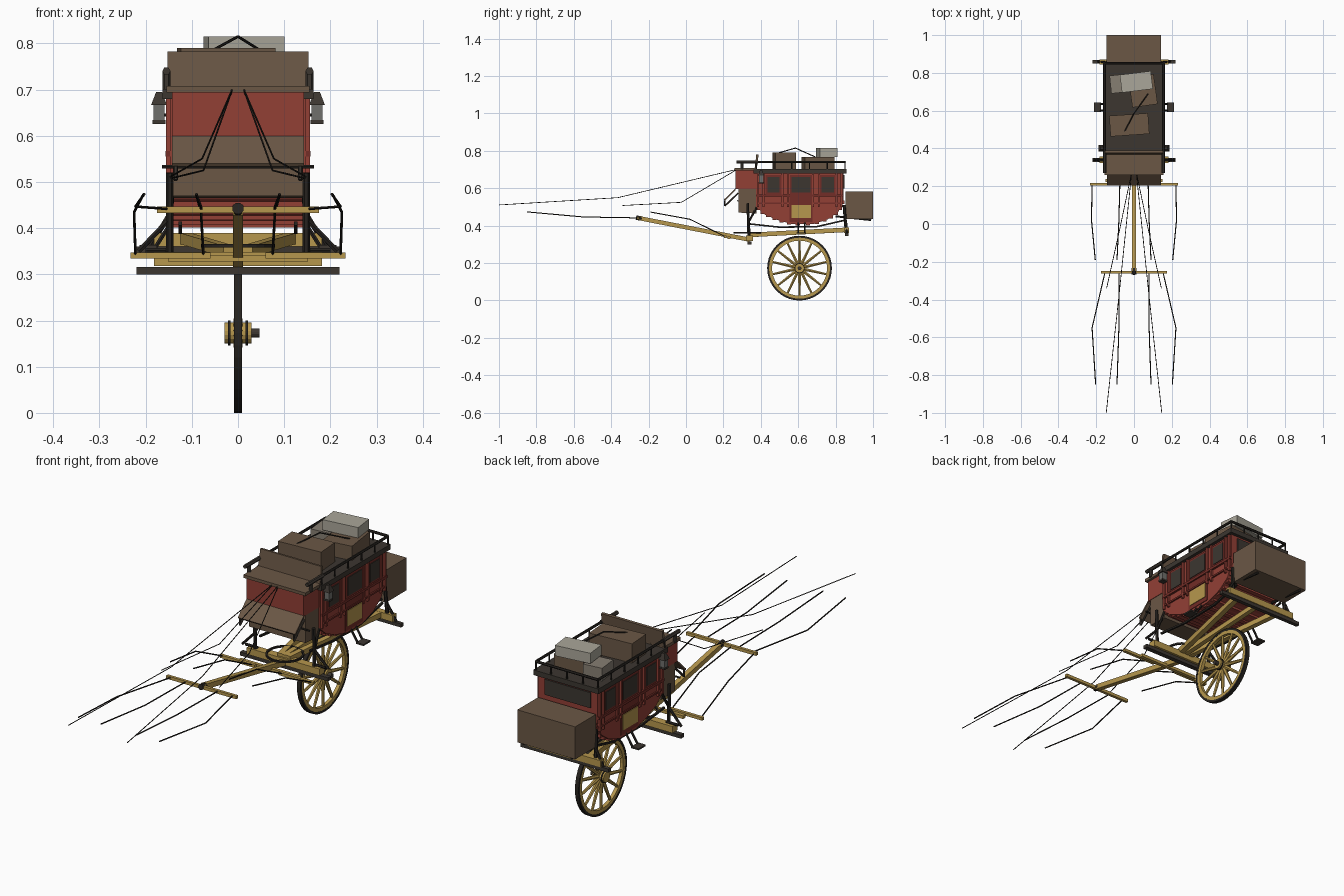
import bpy, bmesh, math
from mathutils import Vector, Matrix

cube = bpy.data.objects.get("Cube")
if cube:
    bpy.data.objects.remove(cube)


def colour(name, *rgb):
    m = bpy.data.materials.new(name)
    m.use_nodes = True
    m.diffuse_color = (*rgb, 1)
    bsdf = next(n for n in m.node_tree.nodes if n.type == 'BSDF_PRINCIPLED')
    bsdf.inputs["Base Color"].default_value = (*rgb, 1)
    return m


RED = colour("red paint", .29, .05, .036)
DARK_RED = colour("dark red trim", .17, .026, .02)
BROWN = colour("brown leather", .145, .096, .06)
DARK = colour("dark wood", .045, .037, .03)
BLACK = colour("black iron", .02, .017, .014)
YELLOW = colour("yellow wood", .47, .31, .075)
GREY = colour("light canvas", .40, .38, .32)
DRAB = colour("drab canvas", .24, .21, .17)
GLASS = colour("lantern glass", .16, .16, .15)


def finish(name, bm, mat):
    bmesh.ops.recalc_face_normals(bm, faces=bm.faces)
    me = bpy.data.meshes.new(name)
    bm.to_mesh(me)
    bm.free()
    me.materials.append(mat)
    ob = bpy.data.objects.new(name, me)
    bpy.context.scene.collection.objects.link(ob)
    return ob


def block(bm, lo, hi, rot=None):
    lo, hi = Vector(lo), Vector(hi)
    m = Matrix.Translation((lo + hi) / 2)
    if rot:
        m = m @ rot
    bmesh.ops.create_cube(bm, size=1, matrix=m @ Matrix.Diagonal((*(hi - lo), 1)))


def box(name, lo, hi, mat, turn=0):
    bm = bmesh.new()
    block(bm, lo, hi, Matrix.Rotation(math.radians(turn), 4, 'Z'))
    return finish(name, bm, mat)


def pair(name, lo, hi, mat):
    """One box on each side of the coach."""
    bm = bmesh.new()
    block(bm, lo, hi)
    block(bm, (-hi[0], lo[1], lo[2]), (-lo[0], hi[1], hi[2]))
    return finish(name, bm, mat)


def rods(name, paths, r, mat, sides=6, mirror=False, r2=None):
    """Straight bars along each path, four sided ones being square timber."""
    bm = bmesh.new()
    if mirror:
        paths = paths + [[(-x, y, z) for x, y, z in p] for p in paths]
    for path in paths:
        for a, b in zip(path, path[1:]):
            a, b = Vector(a), Vector(b)
            m = Matrix.Translation((a + b) / 2) @ (b - a).to_track_quat('Z', 'Y').to_matrix().to_4x4()
            m = m @ Matrix.Rotation(math.pi / sides, 4, 'Z')
            bmesh.ops.create_cone(bm, cap_ends=True, segments=sides, radius1=r,
                                  radius2=r2 or r, depth=(b - a).length, matrix=m)
    return finish(name, bm, mat)


def prism(name, outline, half, mat):
    """Side outline extruded across the coach."""
    bm = bmesh.new()
    f = bm.faces.new([bm.verts.new((-half, y, z)) for y, z in outline])
    g = bmesh.ops.extrude_face_region(bm, geom=[f])["geom"]
    bmesh.ops.translate(bm, vec=(2 * half, 0, 0), verts=[v for v in g if isinstance(v, bmesh.types.BMVert)])
    return finish(name, bm, mat)


def ring(name, centre, axis, r_in, r_out, width, mat, n=32):
    bm = bmesh.new()
    loops = []
    for r, h in ((r_in, -1), (r_out, -1), (r_out, 1), (r_in, 1)):
        loops.append([bm.verts.new((r * math.cos(t * math.tau / n), r * math.sin(t * math.tau / n), h * width / 2))
                      for t in range(n)])
    for k in range(4):
        a, b = loops[k], loops[(k + 1) % 4]
        for i in range(n):
            j = (i + 1) % n
            bm.faces.new((a[i], a[j], b[j], b[i]))
    m = Matrix.Translation(centre) @ Vector(axis).to_track_quat('Z', 'Y').to_matrix().to_4x4()
    bmesh.ops.transform(bm, matrix=m, verts=bm.verts)
    return finish(name, bm, mat)


# Coach body with a curved belly
belly = [(.375, .5), (.42, .46), (.49, .43), (.57, .408), (.68, .408), (.76, .435), (.815, .475), (.843, .54)]
prism("body", [(.375, .695)] + belly + [(.843, .695)], .147, RED)
bm = bmesh.new()
for (y0, z0), (y1, z1) in zip(belly, belly[1:]):
    for t in (.25, .75):
        y, z = y0 + (y1 - y0) * t, z0 + (z1 - z0) * t
        block(bm, (-.14, y - .011, z - .007), (.14, y + .011, z + .012))
finish("belly_planks", bm, RED)

# Side ribs, belts, windows and door
bm = bmesh.new()
for s in (-1, 1):
    for y in (.385, .415, .515, .545, .68, .71, .805, .832):
        block(bm, (s * .151 - .005, y - .005, .5), (s * .151 + .005, y + .005, .68))
finish("body_ribs", bm, RED)
pair("belt_rail", (.147, .378, .555), (.157, .843, .567), DARK_RED)
pair("lower_belt", (.147, .385, .515), (.154, .838, .523), DARK_RED)
for label, y0, y1 in (("front", .435, .5), ("door", .565, .665), ("rear", .725, .79)):
    pair(label + "_window_frame", (.146, y0 - .01, .567), (.151, y1 + .01, .672), DARK_RED)
    pair(label + "_window", (.15, y0, .577), (.154, y1, .66), DARK)
pair("door_edge", (.147, .553, .42), (.15, .677, .555), DARK_RED)
pair("door_panel", (.148, .563, .44), (.153, .668, .51), YELLOW)
box("back_window", (-.115, .842, .6), (.115, .848, .67), DARK)

# Roof and luggage rail
box("roof", (-.163, .362, .68), (.163, .858, .703), DARK)
rods("roof_rail", [[(.155, .375, .74), (.155, .85, .74), (-.155, .85, .74), (-.155, .375, .74)]], .006, BLACK)
posts = [[(.155, .375 + .095 * i, .7), (.155, .375 + .095 * i, .74)] for i in range(6)]
rods("rail_posts", posts + [[(x, .85, .7), (x, .85, .74)] for x in (0, .08)], .004, BLACK, mirror=True)

# Luggage
box("front_trunk", (-.128, .47, .703), (.078, .58, .79), BROWN, 4)
box("rear_trunk", (-.02, .625, .703), (.115, .785, .768), BROWN, 8)
box("small_bundle", (-.125, .695, .703), (-.035, .79, .76), DRAB, 6)
box("top_case", (-.07, .705, .768), (.095, .8, .815), GREY, 7)
rods("luggage_rope", [[(-.055, .48, .785), (0, .585, .815), (.075, .69, .768)]], .003, BLACK)

# Driver's box, seat and footboard
box("driver_box", (-.143, .265, .597), (.143, .378, .695), RED)
box("driver_seat", (-.155, .26, .694), (.155, .38, .708), BROWN)
bm = bmesh.new()
block(bm, (-.153, .371, .695), (.153, .383, .782), Matrix.Rotation(-.12, 4, 'X'))
finish("seat_back", bm, BROWN)
rods("seat_arms", [[(.155, .27, .74), (.155, .385, .74)], [(.155, .3, .7), (.155, .3, .74)]], .009, DARK, mirror=True)
prism("front_boot", [(.28, .6), (.28, .47), (.378, .465), (.378, .6)], .141, BROWN)
prism("footboard", [(.265, .6), (.265, .59), (.208, .533), (.203, .54)], .143, BROWN)
rods("footboard_braces", [[(.135, .28, .575), (.135, .207, .505)], [(.135, .207, .505), (.135, .207, .535)]],
     .005, DARK, mirror=True)
rods("foot_rod", [[(-.165, .277, .533), (.165, .277, .533)]], .004, BLACK)

# Lanterns
pair("lantern_glass", (.159, .39, .632), (.183, .414, .668), GLASS)
pair("lantern_base", (.157, .388, .626), (.185, .416, .634), DARK)
rods("lantern_caps", [[(.171, .402, .667), (.171, .402, .695)]], .024, DARK, 4, True, .009)
rods("lantern_arms", [[(.15, .402, .645), (.171, .402, .645)]], .004, BLACK, mirror=True)

# Rear boot and its supports
box("rear_boot", (-.146, .852, .435), (.143, 1, .582), BROWN)
rods("boot_rack", [[(.12, .8, .45), (.12, .99, .43)]], .006, BLACK, mirror=True)

# Axles, bolsters and perch beams
box("front_bolster", (-.182, .322, .318), (.182, .358, .348), YELLOW)
box("front_axle", (-.22, .328, .3), (.22, .35, .316), DARK)
box("rear_bolster", (-.182, .845, .36), (.182, .872, .39), YELLOW)
box("rear_axle", (-.22, .85, .344), (.22, .868, .36), DARK)
rods("perch_beams", [[(.02, .33, .35), (.115, .86, .378)]], .017, YELLOW, 4, True)
rods("centre_perch", [[(0, .33, .35), (0, .86, .378)]], .016, YELLOW, 4)
ring("turning_ring", (0, .335, .362), (0, 0, 1), .072, .08, .008, BLACK, 24)

# Standards, braces and straps
rods("standards", [[(.148, .335, .345), (.148, .33, .52)], [(.148, .855, .385), (.143, .845, .51)]], .008, BLACK, 6, True)
rods("standard_braces", [[(.215, .34, .35), (.148, .335, .42)], [(.148, .335, .42), (.14, .385, .51)],
                         [(.19, .86, .36), (.148, .855, .43)], [(.2, .34, .352), (.14, .34, .352)]], .006, BLACK, 6, True)
rods("body_straps", [[(.125, .335, .41), (.125, .5, .392), (.125, .7, .395), (.125, .853, .43)]], .006, BLACK, 4, True)

# Door steps
pair("step_plates", (.175, .592, .357), (.213, .642, .364), DARK)
rods("step_struts", [[(.14, y, .42), (.178, y, .36)] for y in (.6, .635)], .005, BLACK, 6, True)

# Wheel
hub = Vector((0, .607, .173))
ring("tyre", hub, (1, 0, 0), .163, .173, .018, BLACK, 40)
ring("wheel_rim", hub, (1, 0, 0), .147, .164, .016, YELLOW, 40)
spokes = []
for i in range(14):
    d = Vector((0, math.sin(math.tau * i / 14), math.cos(math.tau * i / 14)))
    spokes.append([hub + d * .02, hub + d * .15])
rods("spokes", spokes, .0095, YELLOW, 6, r2=.006)
rods("hub", [[hub - Vector((.029, 0, 0)), hub + Vector((.029, 0, 0))]], .023, YELLOW, 16)
for x in (-.019, .019):
    ring("hub_band", hub + Vector((x, 0, 0)), (1, 0, 0), .02, .027, .005, BLACK, 16)
rods("axle_cap", [[hub, hub + Vector((.047, 0, 0))]], .01, DARK, 12)

# Pole and draught bars
rods("pole", [[(0, .34, .325), (0, -.25, .44)]], .016, YELLOW, 4)
rods("pole_tip", [[(0, -.235, .438), (0, -.267, .443)]], .013, BLACK, 8)
box("lead_bar", (-.175, -.263, .433), (.175, -.25, .447), YELLOW)
box("main_draught_bar", (-.152, .222, .328), (.152, .238, .342), YELLOW)
pair("swing_bars", (.06, .203, .334), (.233, .217, .347), YELLOW)

# Harness traces and reins
rods("rear_traces", [[(.222, .21, .342), (.225, .02, .435), (.205, -.19, .473)],
                     [(.075, .21, .342), (.08, .02, .435), (.09, -.19, .473)]], .003, BLACK, 5, True)
rods("lead_traces", [[(.155, -.262, .442), (.222, -.55, .447), (.203, -.85, .474)],
                     [(.08, -.262, .442), (.08, -.55, .447), (.09, -.85, .474)]], .003, BLACK, 5, True)
rods("reins", [[(.012, .275, .702), (.078, -.365, .55), (.147, -1, .511)],
               [(.012, .275, .702), (.075, -.025, .525), (.145, -.34, .508)]], .002, BLACK, 5, True)
